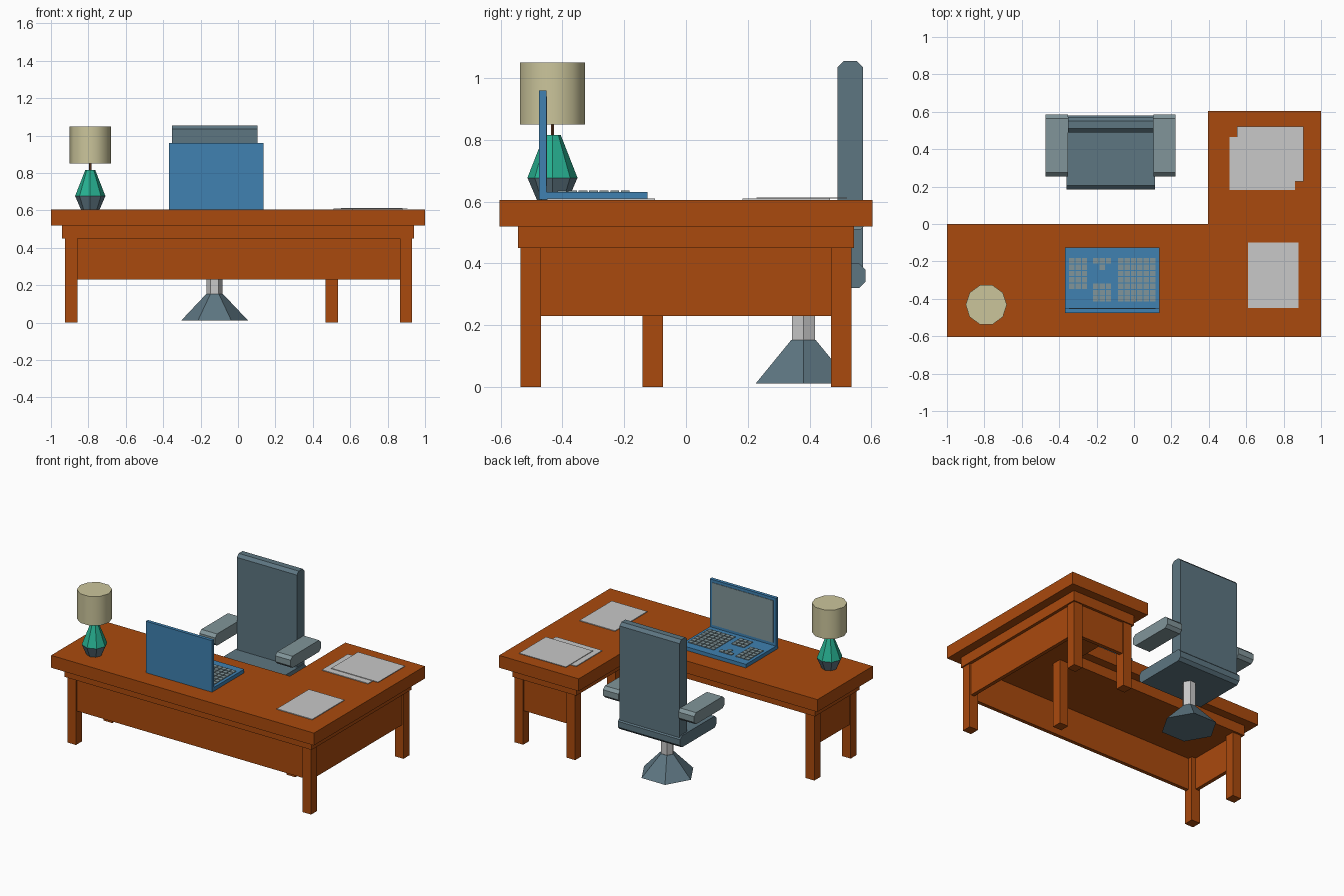
import bpy, bmesh, math

if "Cube" in bpy.data.objects:
    bpy.data.objects.remove(bpy.data.objects["Cube"])


def material(name, r, g, b):
    m = bpy.data.materials.new(name)
    m.diffuse_color = (r, g, b, 1)
    m.use_nodes = True
    m.node_tree.nodes["Principled BSDF"].inputs["Base Color"].default_value = m.diffuse_color
    return m


WOOD = material("orange wood", .40, .068, .004)
BLUE = material("laptop blue", .05, .22, .44)
GREY = material("soft grey", .22, .30, .32)
SLATE = material("slate", .11, .18, .22)
TEAL = material("teal", .02, .43, .28)
CREAM = material("cream", .60, .56, .33)
WHITE = material("pale grey", .58, .58, .58)
BROWN = material("dark brown", .15, .05, .02)


def finish(name, bm, mat):
    bmesh.ops.recalc_face_normals(bm, faces=bm.faces)
    me = bpy.data.meshes.new(name)
    bm.to_mesh(me)
    bm.free()
    me.materials.append(mat)
    ob = bpy.data.objects.new(name, me)
    bpy.context.collection.objects.link(ob)
    return ob


def extrude(name, pts, offset, mat):
    """Closed outline of 3D points swept along an offset."""
    bm = bmesh.new()
    f = bm.faces.new([bm.verts.new(p) for p in pts])
    r = bmesh.ops.extrude_face_region(bm, geom=[f], use_keep_orig=True)
    vs = [g for g in r["geom"] if isinstance(g, bmesh.types.BMVert)]
    bmesh.ops.translate(bm, verts=vs, vec=offset)
    return finish(name, bm, mat)


def box(name, x0, x1, y0, y1, z0, z1, mat):
    pts = [(x0, y0, z0), (x1, y0, z0), (x1, y1, z0), (x0, y1, z0)]
    return extrude(name, pts, (0, 0, z1 - z0), mat)


def cushion(name, x0, x1, y0, y1, z0, z1, c, mat):
    """Block whose long edges along x are chamfered by c."""
    pts = [(y0 + c, z0), (y1 - c, z0), (y1, z0 + c), (y1, z1 - c),
           (y1 - c, z1), (y0 + c, z1), (y0, z1 - c), (y0, z0 + c)]
    return extrude(name, [(x0, y, z) for y, z in pts], (x1 - x0, 0, 0), mat)


def frustum(name, x, y, z0, z1, r0, r1, n, mat, turn=0):
    bm = bmesh.new()
    rings = []
    for r, z in ((r0, z0), (r1, z1)):
        rings.append([bm.verts.new((x + r * math.cos(turn + math.tau * i / n),
                                    y + r * math.sin(turn + math.tau * i / n), z))
                      for i in range(n)])
    bm.faces.new(rings[0])
    bm.faces.new(rings[1])
    for i in range(n):
        j = (i + 1) % n
        bm.faces.new((rings[0][i], rings[0][j], rings[1][j], rings[1][i]))
    return finish(name, bm, mat)


def l_slab(name, inset, z0, z1):
    i = inset
    pts = [(-1 + i, -.603 + i), (1 - i, -.603 + i), (1 - i, .603 - i),
           (.395 + i, .603 - i), (.395 + i, -i), (-1 + i, -i)]
    return extrude(name, [(x, y, z0) for x, y in pts], (0, 0, z1 - z0), WOOD)


# Desk: top, apron, legs and modesty panels
l_slab("desk_top", 0, .52, .605)
l_slab("desk_apron", .06, .45, .52)
for k, (x, y) in enumerate([(-.892, -.502), (.898, -.502), (.898, .502),
                            (.502, .502), (.502, -.107), (-.892, -.107)]):
    h = .033
    box(f"desk_leg_{k + 1}", x - h, x + h, y - h, y + h, 0, .45, WOOD)
box("front_panel", -.86, .866, -.525, -.50, .23, .45, WOOD)
box("right_panel", .895, .92, -.47, .47, .23, .45, WOOD)
box("left_panel", -.915, -.89, -.47, -.14, .23, .45, WOOD)
box("wing_back_panel", .535, .866, .50, .525, .23, .45, WOOD)

# Lamp
lx, ly = -.79, -.432
frustum("lamp_foot", lx, ly, .605, .677, .05, .081, 8, SLATE)
frustum("lamp_body", lx, ly, .677, .815, .081, .027, 8, TEAL)
frustum("lamp_stem", lx, ly, .815, .855, .006, .006, 6, BROWN)
shade = frustum("lamp_shade", lx, ly, .85, 1.05, .11, .11, 10, CREAM)
bpy.context.view_layer.objects.active = shade
shade.select_set(True)
bpy.ops.object.shade_smooth_by_angle(angle=math.radians(45))

# Laptop
box("laptop_base", -.368, .135, -.475, -.125, .606, .631, BLUE)
box("laptop_lid", -.368, .135, -.475, -.452, .615, .96, BLUE)
box("laptop_screen", -.348, .115, -.453, -.449, .65, .94, GREY)

# Keys: (left x, first row, rows, first column, columns)
n = 0
for x0, row0, rows, cols in [(-.347, 0, 5, 3), (-.219, 0, 1, 3), (-.185, 1, 1, 1),
                             (-.219, 4, 3, 3), (-.085, 0, 7, 6)]:
    for r in range(row0, row0 + rows):
        for c in range(cols):
            n += 1
            x, y = x0 + c * .034, -.182 - r * .034
            box(f"key_{n}", x, x + .029, y - .029, y, .63, .636, GREY)

# Paper sheets
box("paper_front", .61, .88, -.45, -.10, .604, .610, WHITE)
box("paper_lower", .51, .862, .183, .465, .604, .610, WHITE)
box("paper_upper", .55, .907, .228, .52, .610, .614, WHITE)

# Office chair
cx, cy = -.125, .38
frustum("chair_foot", cx, cy, .012, .153, .178, .045, 6, SLATE)
frustum("chair_post", cx, cy, .15, .325, .043, .043, 6, WHITE)
cushion("seat", -.362, .112, .185, .58, .32, .40, .02, SLATE)
cushion("chair_back", -.352, .105, .49, .572, .36, 1.055, .02, SLATE)
for side, a, b in (("left", -.472, -.352), ("right", .105, .222)):
    cushion(f"armrest_{side}", a, b, .255, .585, .51, .59, .02, GREY)
